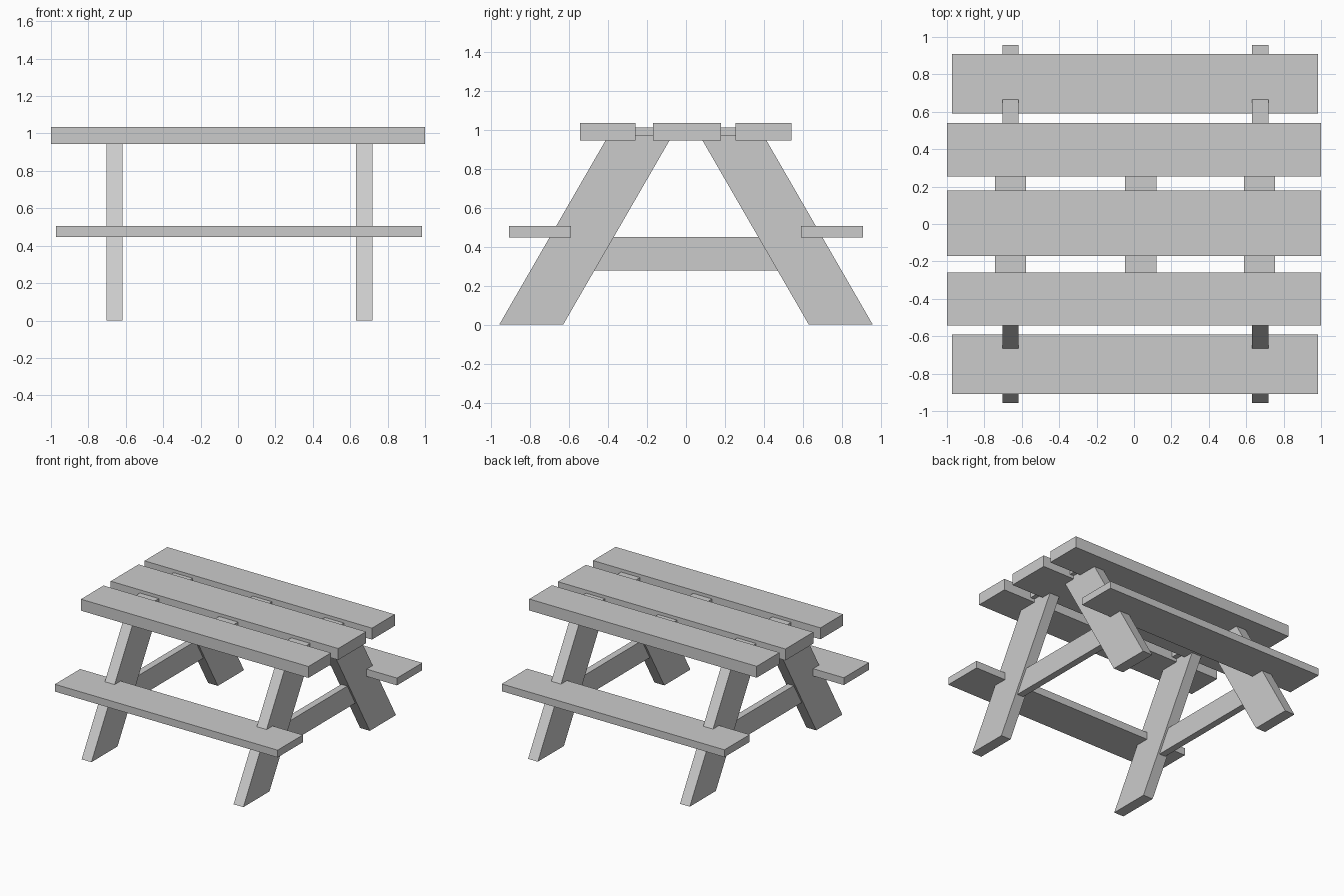
import bpy, bmesh, math

if "Cube" in bpy.data.objects:
    bpy.data.objects.remove(bpy.data.objects["Cube"])


def prism(name, profile, x0, x1):
    """Extrude a (y, z) profile along x from x0 to x1."""
    bm = bmesh.new()
    face = bm.faces.new([bm.verts.new((x0, y, z)) for y, z in profile])
    ext = bmesh.ops.extrude_face_region(bm, geom=[face])
    moved = [v for v in ext["geom"] if isinstance(v, bmesh.types.BMVert)]
    bmesh.ops.translate(bm, verts=moved, vec=(x1 - x0, 0, 0))
    bmesh.ops.recalc_face_normals(bm, faces=bm.faces[:])
    mesh = bpy.data.meshes.new(name)
    bm.to_mesh(mesh)
    bm.free()
    obj = bpy.data.objects.new(name, mesh)
    bpy.context.collection.objects.link(obj)
    return obj


def box(name, x0, x1, y0, y1, z0, z1):
    return prism(name, [(y0, z0), (y1, z0), (y1, z1), (y0, z1)], x0, x1)


SLOPE = math.tan(math.radians(30))
LEG_TOP = 0.97
SIDES = (("front", -1), ("back", 1))

# Table top planks
for name, y0, y1 in (("front", -0.544, -0.26), ("middle", -0.17, 0.18), ("back", 0.254, 0.54)):
    box(f"{name}_top_plank", -1, 1, y0, y1, 0.944, 1.035)

# Cleats joining the top planks
for name, x in (("left", -0.66), ("centre", 0.036), ("right", 0.67)):
    box(f"{name}_cleat", x - 0.083, x + 0.083, -0.45, 0.45, 0.97, 1.01)

# Bench seats
for name, s in SIDES:
    box(f"{name}_seat", -0.974, 0.984, s * 0.591, s * 0.908, 0.447, 0.505)

# Splayed legs and cross braces at each end
for end, x in (("left", -0.661), ("right", 0.675)):
    for side, s in SIDES:
        lean = SLOPE * LEG_TOP
        profile = [(s * 0.958, 0), (s * 0.63, 0),
                   (s * (0.63 - lean), LEG_TOP), (s * (0.958 - lean), LEG_TOP)]
        prism(f"{side}_{end}_leg", profile, x - 0.043, x + 0.043)
    # Brace ends sit inside the legs, following their slope
    z0, z1 = 0.277, 0.45
    low, high = 0.68 - SLOPE * z0, 0.68 - SLOPE * z1
    prism(f"{end}_brace", [(-low, z0), (low, z0), (high, z1), (-high, z1)], x - 0.027, x + 0.027)
